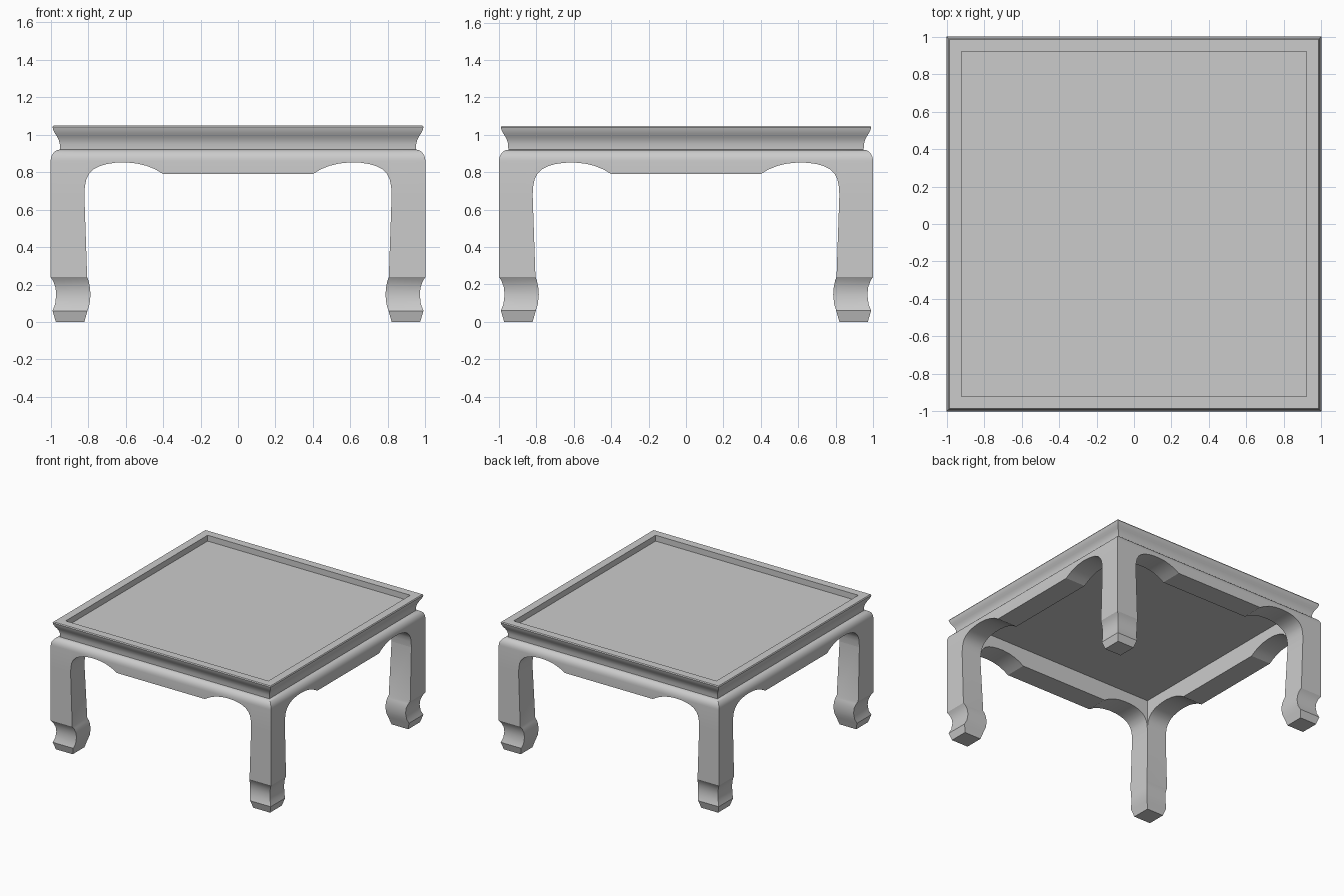
import bpy, bmesh, math
from mathutils import Matrix

if "Cube" in bpy.data.objects:
    bpy.data.objects.remove(bpy.data.objects["Cube"])


def finish(bm, name):
    bmesh.ops.recalc_face_normals(bm, faces=bm.faces[:])
    mesh = bpy.data.meshes.new(name)
    bm.to_mesh(mesh)
    bm.free()
    obj = bpy.data.objects.new(name, mesh)
    bpy.context.collection.objects.link(obj)
    bpy.ops.object.select_all(action='DESELECT')
    obj.select_set(True)
    bpy.context.view_layer.objects.active = obj
    bpy.ops.object.shade_smooth_by_angle(angle=math.radians(25))
    return obj


def loft(name, rings, closed=False):
    """Skin a series of closed rings; cap the ends unless closed on itself."""
    bm = bmesh.new()
    rows = [[bm.verts.new(p) for p in ring] for ring in rings]
    pairs = list(zip(rows, rows[1:]))
    if closed:
        pairs.append((rows[-1], rows[0]))
    for a, b in pairs:
        for i in range(len(a)):
            j = (i + 1) % len(a)
            bm.faces.new((a[i], a[j], b[j], b[i]))
    if not closed:
        bm.faces.new(rows[0])
        bm.faces.new(rows[-1])
    return finish(bm, name)


# rounded shoulder shared by legs and aprons: (distance from centre, z)
shoulder = [(0.95 + 0.05 * math.cos(t), 0.86 + 0.06 * math.sin(t))
            for t in (math.radians(15 * k) for k in range(7))]

# legs: (inner, outer, z), square section with a scrolled foot
leg = [(0.82, 0.972, 0), (0.803, 0.99, 0.06), (0.792, 0.976, 0.095),
       (0.787, 0.97, 0.145), (0.79, 0.974, 0.185), (0.797, 0.987, 0.22),
       (0.805, 1.0, 0.24), (0.82, 1.0, 0.68)]
leg += [(0.82, r, z) for r, z in shoulder]
legs = loft("legs", [[(a, a, z), (b, a, z), (b, b, z), (a, b, z)] for a, b, z in leg])
mirror = legs.modifiers.new("mirror", 'MIRROR')
mirror.use_axis = (True, True, False)

# aprons: shaped lower edge swept along each side
arch = [(0.40, 0.79), (0.44, 0.814), (0.49, 0.834), (0.54, 0.846), (0.60, 0.852),
        (0.655, 0.85), (0.70, 0.843), (0.735, 0.833), (0.77, 0.815),
        (0.795, 0.79), (0.81, 0.76), (0.817, 0.725), (0.82, 0.68)]
edge = [(-x, z) for x, z in reversed(arch)] + arch
for k, side in enumerate(("front", "right", "back", "left")):
    rings = [[(x, -r, h) for r, h in [(0.82, 0.92), (0.82, z), (1.0, z)] + shoulder]
             for x, z in edge]
    apron = loft(side + "_apron", rings)
    apron.data.transform(Matrix.Rotation(k * math.pi / 2, 4, 'Z'))

# moulded top frame: profile taken round a square
profile = [(0.92, 0.94), (0.92, 1.048), (0.985, 1.048), (0.99, 1.04), (0.986, 1.025),
           (0.977, 1.007), (0.966, 0.99), (0.957, 0.972), (0.951, 0.95),
           (0.95, 0.92), (0.82, 0.92), (0.82, 0.94)]
loft("top_frame", [[(-r, -r, z), (r, -r, z), (r, r, z), (-r, r, z)] for r, z in profile],
     closed=True)

# recessed top panel
bm = bmesh.new()
bmesh.ops.create_cube(bm, size=1, matrix=Matrix.Translation((0, 0, 0.97))
                      @ Matrix.Diagonal((1.84, 1.84, 0.06, 1)))
finish(bm, "top_panel")
